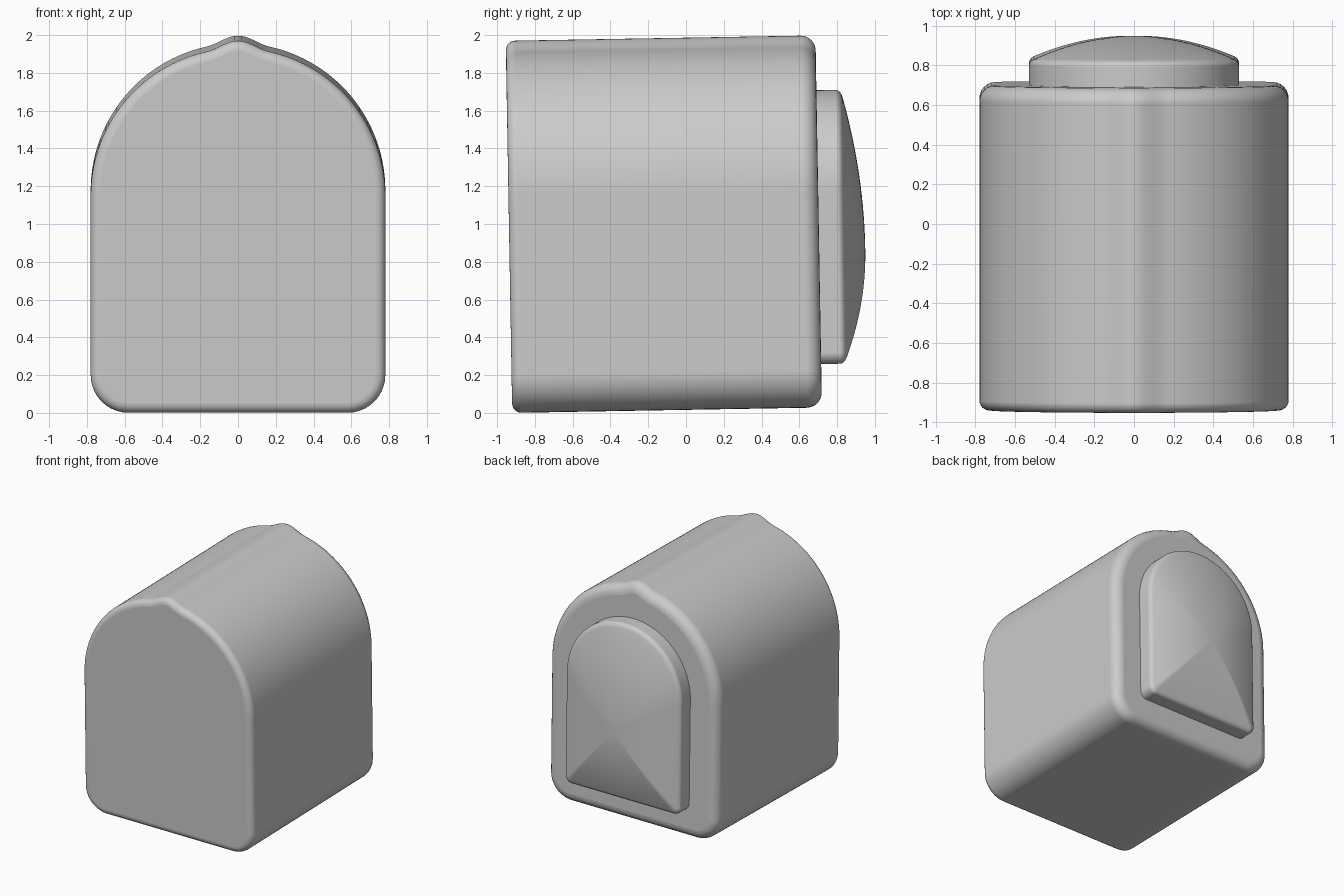
import bpy, bmesh
from math import sin, cos, pi, radians
from mathutils import Vector, Matrix

cube = bpy.data.objects.get("Cube")
if cube:
    bpy.data.objects.remove(cube, do_unlink=True)

grey = bpy.data.materials.new("plain_grey")
grey.use_nodes = True
grey.diffuse_color = (0.6, 0.6, 0.6, 1)
grey.node_tree.nodes["Principled BSDF"].inputs["Base Color"].default_value = (0.6, 0.6, 0.6, 1)

# Everything leans back slightly about the front bottom edge
PIVOT = Vector((0, -0.92, 0))
LEAN = Matrix.Translation(PIVOT) @ Matrix.Rotation(radians(1), 4, 'X') @ Matrix.Translation(-PIVOT)


def arch(half_width, bottom, spring, corner, peak=0.0, peak_width=0.17):
    """Closed arch outline in x, z: rounded bottom corners, round top, optional soft peak."""
    half = []
    for i in range(11):
        a = -pi / 2 + pi / 2 * i / 10
        half.append(Vector((half_width - corner + corner * cos(a), bottom + corner + corner * sin(a))))
    steps = 60
    for i in range(steps + 1):
        a = pi / 2 * i / steps
        x = half_width * cos(a) if i < steps else 0.0
        z = spring + half_width * sin(a)
        if x < peak_width:
            z += peak * (1 + cos(pi * x / peak_width)) / 2
        half.append(Vector((x, z)))
    return half + [Vector((-p.x, p.y)) for p in reversed(half[:-1])]


def inset(outline, distance):
    """Move an outline inwards along its normals."""
    result = []
    for i, p in enumerate(outline):
        t = (outline[(i + 1) % len(outline)] - outline[i - 1]).normalized()
        result.append(p + Vector((-t.y, t.x)) * distance)
    return result


def loft(name, rings, flat_end):
    """Skin a list of (outline, y) rings and cap both ends."""
    bm = bmesh.new()
    loops = [[bm.verts.new((p.x, y, p.y)) for p in outline] for outline, y in rings]
    n = len(loops[0])
    for a, b in zip(loops, loops[1:]):
        for i in range(n):
            j = (i + 1) % n
            bm.faces.new((a[i], a[j], b[j], b[i])).smooth = True
    bm.faces.new(loops[0])
    bm.faces.new(loops[-1]).smooth = not flat_end
    bmesh.ops.recalc_face_normals(bm, faces=bm.faces[:])
    bm.transform(LEAN)
    mesh = bpy.data.meshes.new(name)
    bm.to_mesh(mesh)
    bm.free()
    mesh.materials.append(grey)
    obj = bpy.data.objects.new(name, mesh)
    bpy.context.collection.objects.link(obj)
    obj.modifiers.new("even_shading", 'WEIGHTED_NORMAL').keep_sharp = True
    return obj


# Main body: arched block with rounded front and back rims
body = arch(0.78, 0.0, 1.15, 0.2, peak=0.04)
front, back, r_front, r_back, steps = -0.92, 0.72, 0.05, 0.08, 6
rings = []
for i in range(steps + 1):
    a = pi / 2 * i / steps
    rings.append((inset(body, r_front * (1 - sin(a))), front + r_front * (1 - cos(a))))
for i in range(steps + 1):
    a = pi / 2 * i / steps
    rings.append((inset(body, r_back * (1 - cos(a))), back - r_back * (1 - sin(a))))
loft("main_body", rings, True)

# Back cover: straight wall, rounded rim, shallow dome
cover = arch(0.53, 0.23, 1.15, 0.06)
rings = [(cover, 0.68)]
for i in range(6):
    a = radians(65) * i / 5
    rings.append((inset(cover, 0.06 * (1 - cos(a))), 0.82 + 0.04 * sin(a)))
rim, rim_y = rings[-1]
centre = Vector((0, 0.83))
for i in range(1, 16):
    s = 1 - i / 15.5
    rings.append(([centre + (p - centre) * s for p in rim], rim_y + (0.964 - rim_y) * (1 - s * s)))
loft("back_cover", rings, False)
